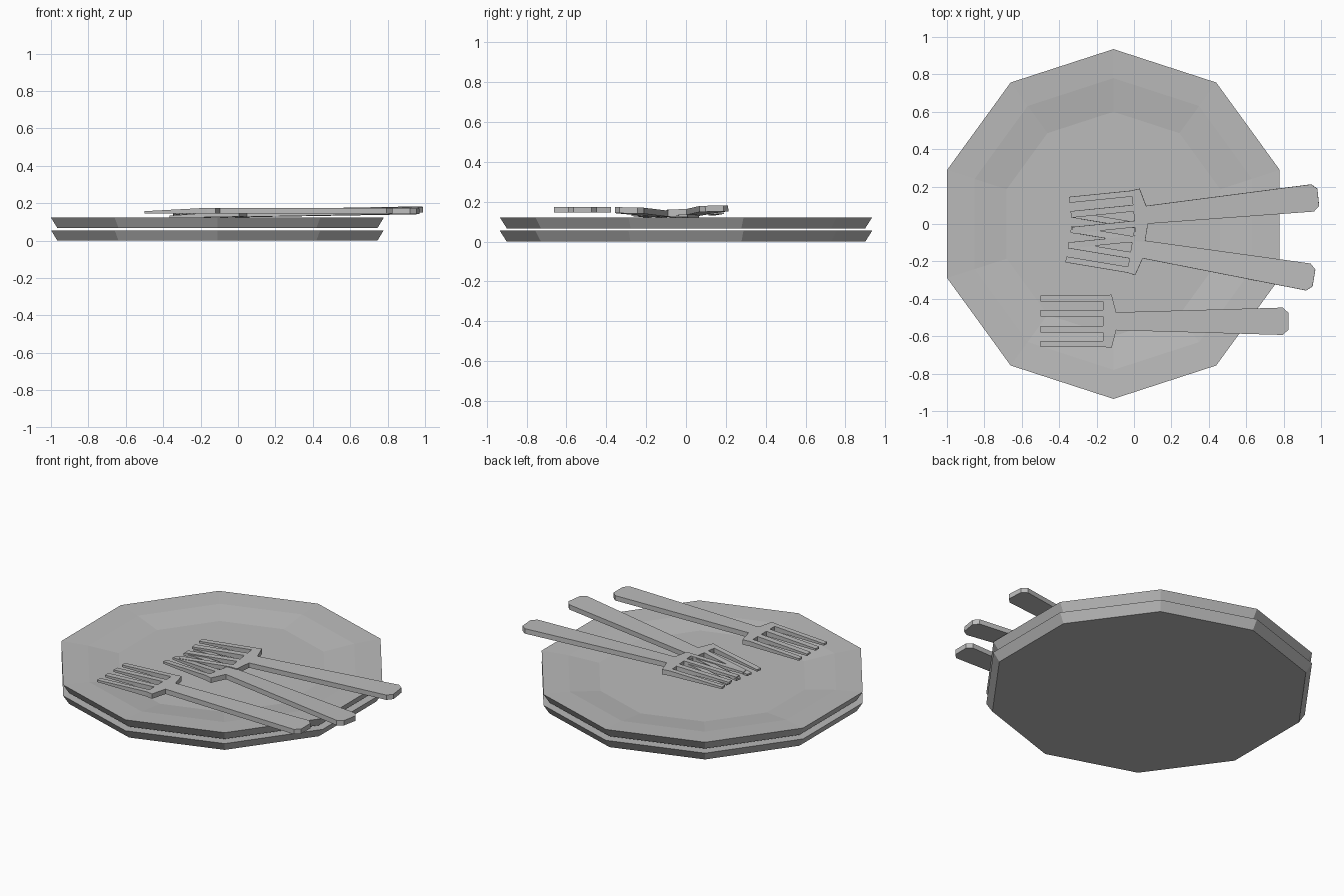
import bpy, bmesh
from math import radians, sin, cos, pi
from mathutils import Matrix, Euler

cube = bpy.data.objects.get("Cube")
if cube:
    bpy.data.objects.remove(cube)

grey = bpy.data.materials.new("plain_grey")
grey.use_nodes = True
colour = (0.5, 0.5, 0.5, 1)
grey.diffuse_color = colour
grey.node_tree.nodes["Principled BSDF"].inputs["Base Color"].default_value = colour


def finish(bm, name, matrix):
    bmesh.ops.recalc_face_normals(bm, faces=bm.faces[:])
    mesh = bpy.data.meshes.new(name)
    bm.to_mesh(mesh)
    bm.free()
    mesh.materials.append(grey)
    obj = bpy.data.objects.new(name, mesh)
    obj.matrix_world = matrix
    bpy.context.collection.objects.link(obj)


# Ten-sided plate: underside, flared edge, wide rim, shallow well
def plate(name, z):
    sides = 10
    profile = [(0.90, 0), (0.935, 0.055), (0.78, 0.048), (0.60, 0.026)]
    bm = bmesh.new()
    rings = []
    for r, h in profile:
        angles = [pi / 2 + 2 * pi * i / sides for i in range(sides)]
        rings.append([bm.verts.new((r * cos(a), r * sin(a), h)) for a in angles])
    for low, high in zip(rings, rings[1:]):
        for i in range(sides):
            j = (i + 1) % sides
            bm.faces.new((low[i], low[j], high[j], high[i]))
    bm.faces.new(rings[0])
    bm.faces.new(rings[-1])
    finish(bm, name, Matrix.Translation((-0.11, 0, z)))


# Flat fork along local x with its origin at the neck
def fork(name, location, turn, pitch=0, roll=0):
    tip, root, shoulder, end = -0.405, -0.07, -0.025, 0.92
    thick, tip_thick = 0.03, 0.012
    tines = [(-0.137, -0.105), (-0.06, -0.025), (0.025, 0.06), (0.105, 0.137)]
    outlines = [[(tip, a), (tip, b), (root, b), (root, a)] for a, b in tines]
    head = [(root, v) for pair in tines for v in pair]
    outlines.append(head + [(shoulder, 0.143), (0, 0.048), (0, -0.048), (shoulder, -0.143)])
    outlines.append([(0, -0.048), (0, 0.048), (end - 0.03, 0.073), (end, 0.046),
                     (end, -0.046), (end - 0.03, -0.073)])
    bm = bmesh.new()
    for outline in outlines:
        bm.faces.new([bm.verts.new((u, v, 0)) for u, v in outline])
    bmesh.ops.remove_doubles(bm, verts=bm.verts[:], dist=0.0001)
    raised = bmesh.ops.extrude_face_region(bm, geom=bm.faces[:], use_keep_orig=True)
    for v in raised["geom"]:
        if isinstance(v, bmesh.types.BMVert):
            v.co.z = tip_thick if v.co.x < root - 0.01 else thick
    rotation = Euler((radians(roll), radians(-pitch), radians(turn))).to_matrix().to_4x4()
    finish(bm, name, Matrix.Translation(location) @ rotation)


plate("lower_plate", 0)
plate("upper_plate", 0.067)
fork("front_fork", (-0.095, -0.52, 0.145), 0)
fork("middle_fork", (0.055, -0.137, 0.126), -9.5, pitch=1, roll=-1)
fork("back_fork", (0.07, 0.05, 0.135), 5.8, pitch=1, roll=1.5)
